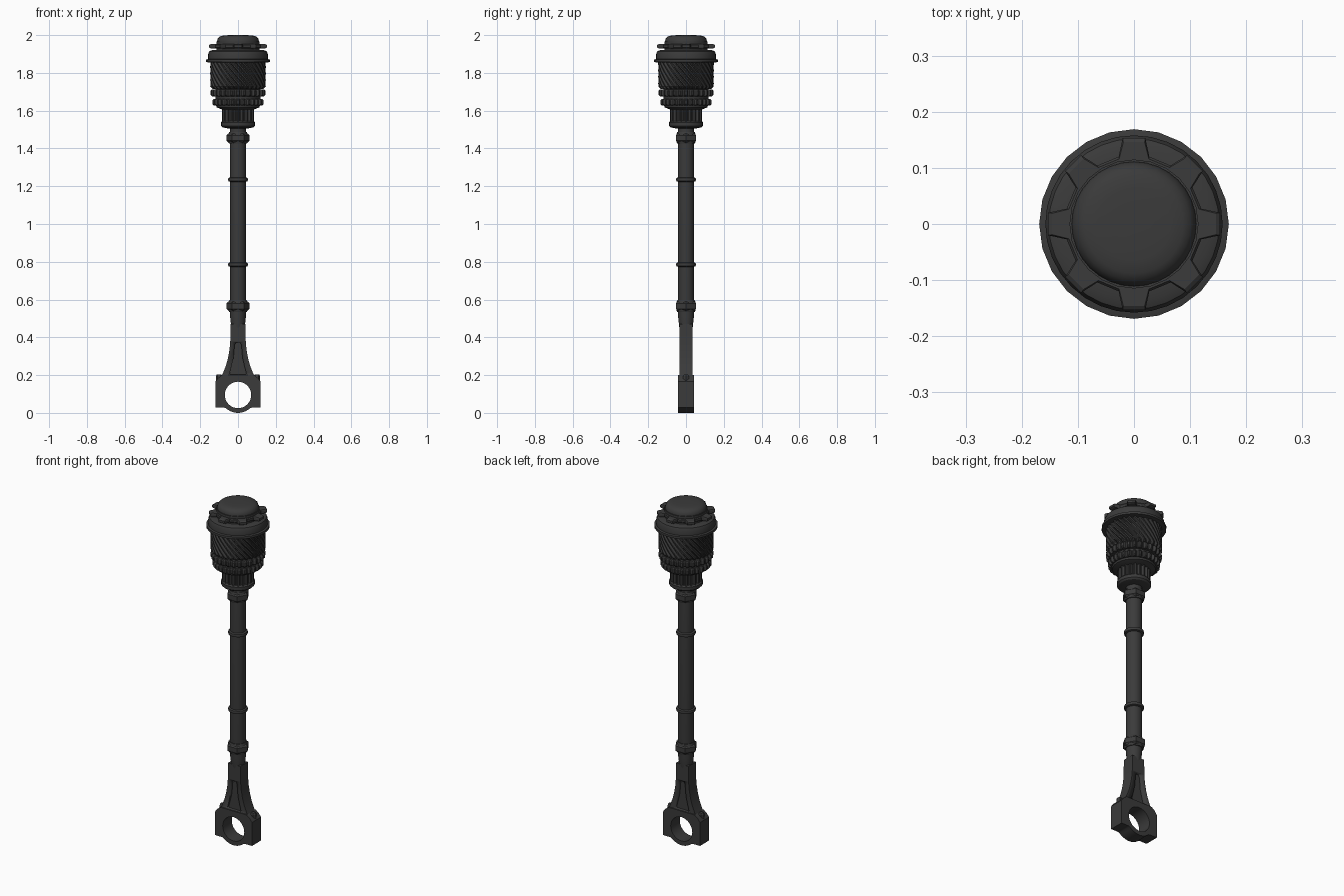
import bpy, bmesh, math

if "Cube" in bpy.data.objects:
    bpy.data.objects.remove(bpy.data.objects["Cube"])

steel = bpy.data.materials.new("dark_steel")
steel.use_nodes = True
GREY = (0.043, 0.043, 0.043, 1)
steel.diffuse_color = GREY
steel.node_tree.nodes["Principled BSDF"].inputs["Base Color"].default_value = GREY


def finish(name, bm, smooth=True):
    bmesh.ops.recalc_face_normals(bm, faces=bm.faces[:])
    mesh = bpy.data.meshes.new(name)
    bm.to_mesh(mesh)
    bm.free()
    mesh.materials.append(steel)
    obj = bpy.data.objects.new(name, mesh)
    bpy.context.collection.objects.link(obj)
    bpy.ops.object.select_all(action='DESELECT')
    obj.select_set(True)
    bpy.context.view_layer.objects.active = obj
    if smooth:
        bpy.ops.object.shade_smooth_by_angle(angle=math.radians(32))
    return obj


def loft(name, rings, smooth=True):
    """Skin a stack of equal-length point rings and cap both ends."""
    bm = bmesh.new()
    loops = [[bm.verts.new(p) for p in ring] for ring in rings]
    n = len(loops[0])
    for low, high in zip(loops, loops[1:]):
        for i in range(n):
            j = (i + 1) % n
            bm.faces.new((low[i], low[j], high[j], high[i]))
    bm.faces.new(loops[0])
    bm.faces.new(loops[-1])
    return finish(name, bm, smooth)


def lathe(name, profile, sides=24, smooth=True, centre=(0, 0)):
    """Turn (radius, height) pairs around a vertical axis."""
    turns = [math.tau * i / sides for i in range(sides)]
    return loft(name, [[(centre[0] + r * math.cos(a), centre[1] + r * math.sin(a), z)
                        for a in turns] for r, z in profile], smooth)


def gear(name, teeth, sections, shape=(-0.5, -0.25, 0.02, 0.27)):
    """Toothed body; sections are (root radius, tip radius, height, twist)."""
    rings = []
    for root, tip, z, twist in sections:
        ring = []
        for t in range(teeth):
            for k, r in zip(shape, (root, tip, tip, root)):
                a = math.tau * (t + k + 0.115) / teeth + twist
                ring.append((r * math.cos(a), r * math.sin(a), z))
        rings.append(ring)
    return loft(name, rings, False)


def plate(name, outline, y0, y1):
    """Extrude an (x, z) outline from y0 to y1."""
    return loft(name, [[(x, y, z) for x, z in outline] for y in (y0, y1)])


def mirrored(half):
    return half + [(-x, z) for x, z in reversed(half)]


def circle(r, z, n=32):
    return [(r * math.cos(math.tau * i / n), z + r * math.sin(math.tau * i / n)) for i in range(n)]


def cut(target, cutter):
    cutter.hide_render = True
    mod = target.modifiers.new("cut", 'BOOLEAN')
    mod.operation = 'DIFFERENCE'
    mod.solver = 'EXACT'
    mod.object = cutter
    bpy.ops.object.select_all(action='DESELECT')
    target.select_set(True)
    bpy.context.view_layer.objects.active = target
    bpy.ops.object.modifier_apply(modifier=mod.name)
    bpy.data.objects.remove(cutter)


# Rod end with its bore: shoulders, flat lugs and a rounded base
BORE_Z = 0.095
base_arc = [(0.095 * math.sin(a), BORE_Z - 0.095 * math.cos(a))
            for a in [math.radians(d) for d in (5, 15, 25, 35, 43)]]
half_end = base_arc + [(0.075, 0.028), (0.12, 0.028), (0.12, 0.165), (0.105, 0.185), (0.085, 0.2)]
rod_end = plate("rod_end", mirrored(half_end), -0.042, 0.042)
cut(rod_end, plate("bore_cutter", circle(0.07, BORE_Z), -0.1, 0.1))

# Flared rod web with a tapered recess on each broad face
half_web = [(0.092, 0.185), (0.078, 0.215), (0.064, 0.25), (0.053, 0.29),
            (0.045, 0.335), (0.041, 0.38), (0.04, 0.47)]
rod_web = plate("rod_web", mirrored(half_web), -0.035, 0.035)
half_recess = [(0.038, 0.203), (0.044, 0.21), (0.036, 0.24), (0.024, 0.29),
               (0.018, 0.36), (0.01, 0.373)]
for side in (-1, 1):
    cut(rod_web, plate("recess_cutter", mirrored(half_recess), side * 0.022, side * 0.06))

# Lug bolts
for side, label in ((1, "left"), (-1, "right")):
    lathe(label + "_bolt", [(0.017, 0.16), (0.017, 0.196), (0.012, 0.203)], 6, False, (side * 0.1, 0))

# Shaft with its taper into the rod web, and two raised bands
lathe("shaft", [(0.034, 0.44), (0.037, 0.465), (0.042, 0.51), (0.042, 1.43), (0.042, 1.52)])
for z, label in ((0.785, "lower"), (1.235, "upper")):
    lathe(label + "_band", [(0.042, z - 0.012), (0.051, z - 0.008), (0.053, z),
                            (0.051, z + 0.008), (0.042, z + 0.012)])

# Hexagonal nuts with chamfered rims
for z, label in ((0.565, "lower"), (1.455, "upper")):
    lathe(label + "_nut", [(0.05, z - 0.025), (0.062, z - 0.014),
                           (0.062, z + 0.014), (0.05, z + 0.025)], 6, False)
    lathe(label + "_nut_washer", [(0.047, z - 0.03), (0.05, z - 0.022),
                                  (0.05, z + 0.022), (0.046, z + 0.032)])

# Splined neck between the shaft and the gears
lathe("neck_flange", [(0.05, 1.505), (0.082, 1.512), (0.09, 1.52), (0.09, 1.538), (0.082, 1.546)])
gear("splined_neck", 20, [(0.074, 0.085, 1.54, 0), (0.074, 0.085, 1.615, 0)])
lathe("neck_cone", [(0.08, 1.605), (0.113, 1.617), (0.118, 1.635), (0.118, 1.72)])

# Two toothed rings
for z, tip, label in ((1.645, 0.136, "lower"), (1.694, 0.146, "upper")):
    gear(label + "_toothed_ring", 28, [(tip - 0.016, tip - 0.008, z - 0.018, 0),
                                      (tip - 0.012, tip, z - 0.01, 0),
                                      (tip - 0.012, tip, z + 0.01, 0),
                                      (tip - 0.016, tip - 0.008, z + 0.018, 0)])

# Helical gear, twisting as it rises
steps = 8
sections = [(0.122, 0.134, 1.715, 0.03)]
for i in range(steps + 1):
    f = i / steps
    sections.append((0.134, 0.147, 1.728 + 0.132 * f, -0.8 * f))
gear("helical_gear", 30, sections)

# Collar with its wide lower flange
lathe("collar_flange", [(0.15, 1.855), (0.169, 1.857), (0.169, 1.87), (0.158, 1.873)])
lathe("collar", [(0.15, 1.868), (0.158, 1.873), (0.158, 1.9), (0.152, 1.914),
                 (0.138, 1.92), (0.108, 1.92)], 32)

# Eight-lobed lock disc on a short neck
lathe("cap_neck", [(0.115, 1.915), (0.115, 1.965)])
gear("lobed_disc", 8, [(0.119, 0.147, 1.93, 0), (0.123, 0.155, 1.934, 0),
                      (0.123, 0.155, 1.947, 0), (0.119, 0.147, 1.952, 0)],
     (-0.4, -0.28, 0.05, 0.17))

# Rounded top cap
lathe("top_cap", [(0.111, 1.95), (0.111, 1.968), (0.108, 1.98), (0.1, 1.99),
                  (0.088, 1.996), (0.065, 1.999), (0.03, 2.0)], 32)
